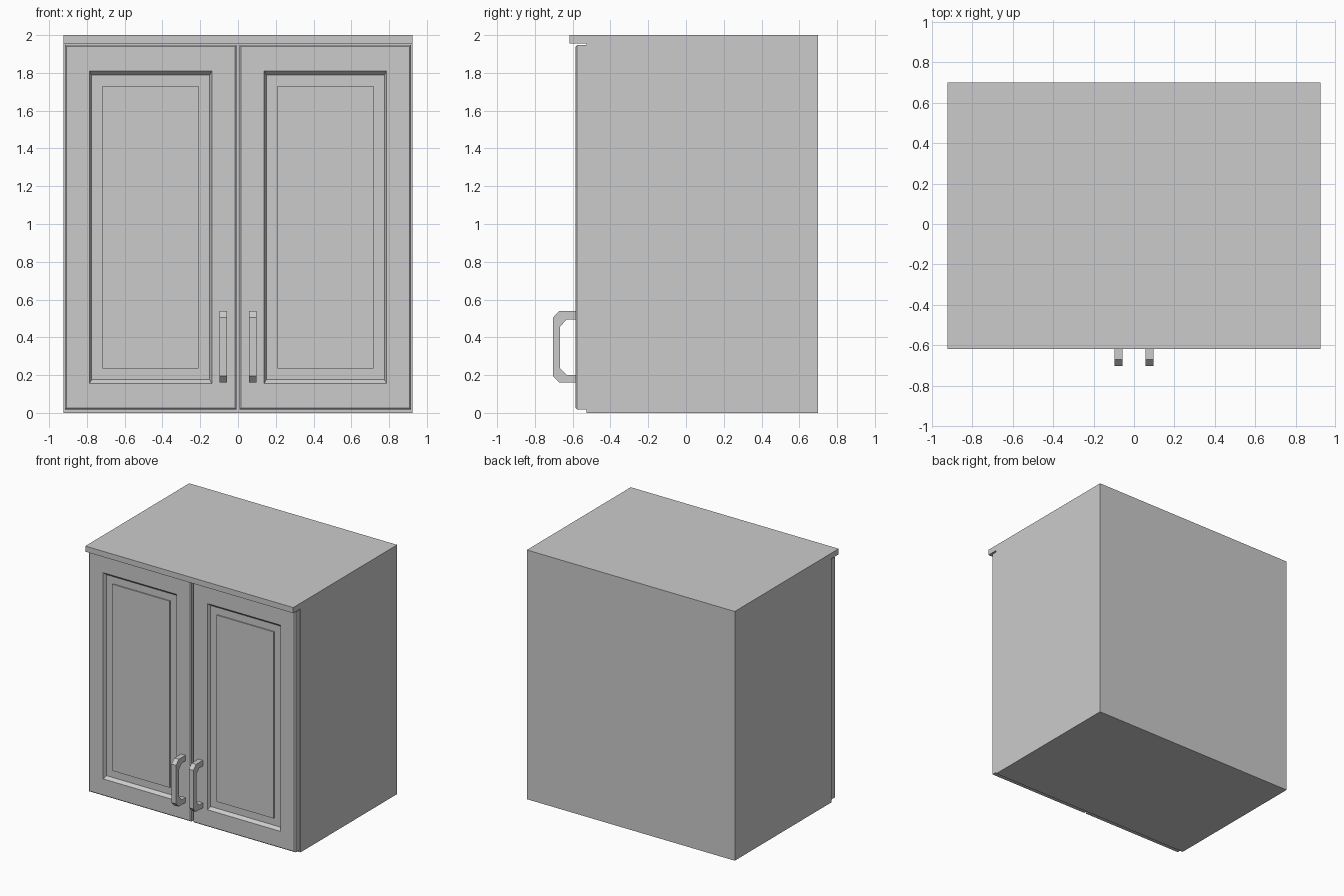
import bpy, bmesh

if "Cube" in bpy.data.objects:
    bpy.data.objects.remove(bpy.data.objects["Cube"])


def finish(name, bm):
    bmesh.ops.recalc_face_normals(bm, faces=bm.faces)
    mesh = bpy.data.meshes.new(name)
    bm.to_mesh(mesh)
    bm.free()
    obj = bpy.data.objects.new(name, mesh)
    bpy.context.collection.objects.link(obj)
    return obj


def extrude_profile(name, profile, x0, x1):
    """Extrude a closed (y, z) profile along x."""
    bm = bmesh.new()
    face = bm.faces.new([bm.verts.new((x0, y, z)) for y, z in profile])
    result = bmesh.ops.extrude_face_region(bm, geom=[face])
    moved = [v for v in result["geom"] if isinstance(v, bmesh.types.BMVert)]
    bmesh.ops.translate(bm, verts=moved, vec=(x1 - x0, 0, 0))
    return finish(name, bm)


def panel_door(name, x0, x1, z0, z1, rings):
    """Join nested rectangles (x inset, z inset, y) into a panelled door."""
    bm = bmesh.new()
    loops = []
    for dx, dz, y in rings:
        a, b, c, d = x0 + dx, x1 - dx, z0 + dz, z1 - dz
        loops.append([bm.verts.new((x, y, z)) for x, z in
                      ((a, c), (b, c), (b, d), (a, d))])
    for p, q in zip(loops, loops[1:]):
        for i in range(4):
            j = (i + 1) % 4
            bm.faces.new((p[i], p[j], q[j], q[i]))
    bm.faces.new(loops[0])
    bm.faces.new(loops[-1])
    return finish(name, bm)


# Cabinet body with overhanging top lip
body_profile = [(0.70, 0), (0.70, 2), (-0.618, 2), (-0.618, 1.955),
                (-0.526, 1.955), (-0.526, 0)]
extrude_profile("cabinet_body", body_profile, -0.923, 0.923)

# Door cross-section: chamfered edge, sloped recess, raised centre panel
door_rings = [(0, 0, -0.526), (0, 0, -0.577), (0.008, 0.008, -0.585),
              (0.130, 0.137, -0.585), (0.142, 0.158, -0.562),
              (0.200, 0.216, -0.562), (0.200, 0.216, -0.571)]

# Chamfered bar handle, seen from the side
handle_profile = [(-0.585, 0.54), (-0.67, 0.54), (-0.704, 0.505),
                  (-0.704, 0.195), (-0.67, 0.16), (-0.585, 0.16),
                  (-0.585, 0.20), (-0.63, 0.20), (-0.667, 0.237),
                  (-0.667, 0.457), (-0.63, 0.495), (-0.585, 0.495)]

# Mirrored pair of doors and handles
for side, s in (("left", -1), ("right", 1)):
    x0, x1 = sorted((s * 0.008, s * 0.917))
    panel_door(side + "_door", x0, x1, 0.018, 1.947, door_rings)
    h0, h1 = sorted((s * 0.057, s * 0.097))
    extrude_profile(side + "_handle", handle_profile, h0, h1)
